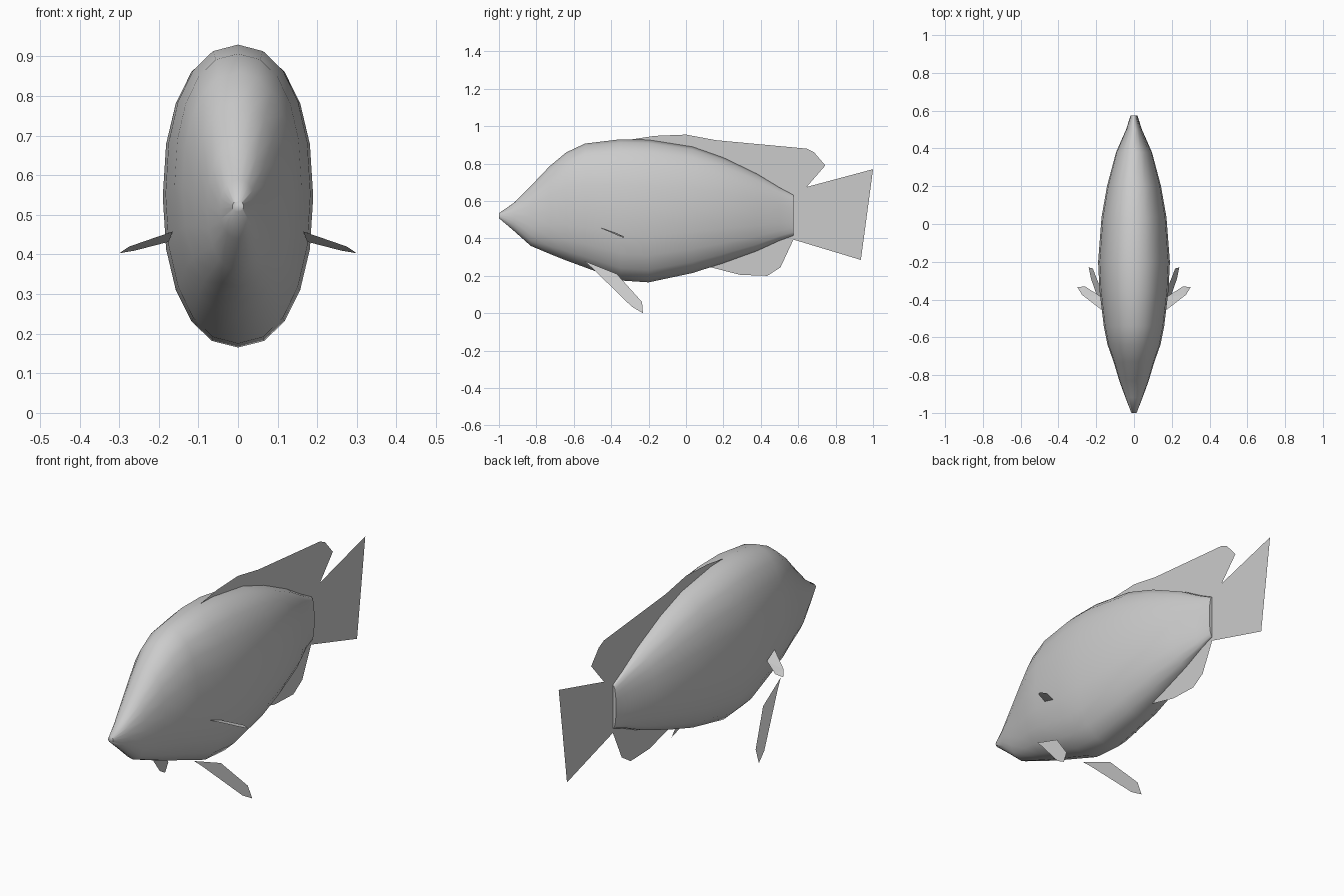
import bpy
import bmesh
import math

if "Cube" in bpy.data.objects:
    bpy.data.objects.remove(bpy.data.objects["Cube"], do_unlink=True)

grey = bpy.data.materials.new("plain grey")
grey.use_nodes = True
colour = (0.6, 0.6, 0.6, 1)
grey.diffuse_color = colour
grey.node_tree.nodes["Principled BSDF"].inputs["Base Color"].default_value = colour


def finish(bm, name):
    mesh = bpy.data.meshes.new(name)
    bm.to_mesh(mesh)
    bm.free()
    mesh.materials.append(grey)
    obj = bpy.data.objects.new(name, mesh)
    bpy.context.collection.objects.link(obj)
    return obj


def sheet(name, points):
    """Flat fin made from one outline."""
    bm = bmesh.new()
    bm.faces.new([bm.verts.new(p) for p in points])
    bmesh.ops.triangulate(bm, faces=bm.faces[:])
    return finish(bm, name)


# Body: lofted oval sections (y, top, bottom, half width)
sections = [
    (-1.0, 0.535, 0.508, 0.014), (-0.92, 0.59, 0.44, 0.045),
    (-0.83, 0.68, 0.36, 0.078), (-0.73, 0.785, 0.318, 0.108),
    (-0.64, 0.86, 0.282, 0.14), (-0.54, 0.907, 0.245, 0.16),
    (-0.35, 0.93, 0.175, 0.183), (-0.2, 0.927, 0.165, 0.19),
    (0.035, 0.89, 0.215, 0.172), (0.2, 0.832, 0.268, 0.143),
    (0.38, 0.745, 0.333, 0.095), (0.5, 0.672, 0.388, 0.042),
    (0.575, 0.632, 0.415, 0.018),
]
SIDES = 20


def rounded(v):
    return math.copysign(abs(v) ** 0.9, v)


bm = bmesh.new()
rings = []
for y, top, bottom, half in sections:
    ring = []
    for i in range(SIDES):
        a = math.tau * i / SIDES
        ring.append(bm.verts.new((half * rounded(math.sin(a)), y,
                                  (top + bottom) / 2 + (top - bottom) / 2 * rounded(math.cos(a)))))
    rings.append(ring)
for a, b in zip(rings, rings[1:]):
    for i in range(SIDES):
        j = (i + 1) % SIDES
        bm.faces.new((a[i], a[j], b[j], b[i]))
bm.faces.new(rings[0])
bm.faces.new(rings[-1])
bmesh.ops.recalc_face_normals(bm, faces=bm.faces[:])
body = finish(bm, "body")
bpy.context.view_layer.objects.active = body
body.select_set(True)
bpy.ops.object.shade_smooth_by_angle(angle=math.radians(60))

# Fins on the centre line, as (y, z) outlines
middle_fins = {
    "dorsal_fin": [(-0.35, 0.92), (-0.17, 0.948), (0, 0.955), (0.16, 0.925), (0.645, 0.88),
                   (0.685, 0.86), (0.745, 0.79), (0.645, 0.675), (0.57, 0.6), (0.03, 0.85)],
    "tail_fin": [(0.57, 0.63), (0.645, 0.675), (1.0, 0.77), (0.87, 0.655), (0.825, 0.58),
                 (0.79, 0.495), (0.825, 0.41), (0.91, 0.35), (0.935, 0.285), (0.57, 0.395)],
    "anal_fin": [(0.115, 0.25), (0.29, 0.205), (0.435, 0.2), (0.505, 0.245), (0.575, 0.395),
                 (0.57, 0.43), (0.3, 0.33)],
}
for name, outline in middle_fins.items():
    sheet(name, [(0, y, z) for y, z in outline])

# Paired fins, mirrored left and right
pelvic = [(-0.545, 0.28), (-0.37, 0.21), (-0.235, 0.06), (-0.23, 0), (-0.29, 0.035), (-0.5, 0.24)]
pectoral = [(0.165, -0.46, 0.458), (0.275, -0.375, 0.42), (0.3, -0.335, 0.403),
            (0.26, -0.33, 0.41), (0.175, -0.385, 0.432)]
for side, s in (("left", 1), ("right", -1)):
    sheet(side + "_pelvic_fin", [(s * (0.14 + (0.28 - z) * 0.357), y, z) for y, z in pelvic])
    sheet(side + "_pectoral_fin", [(s * x, y, z) for x, y, z in pectoral])
